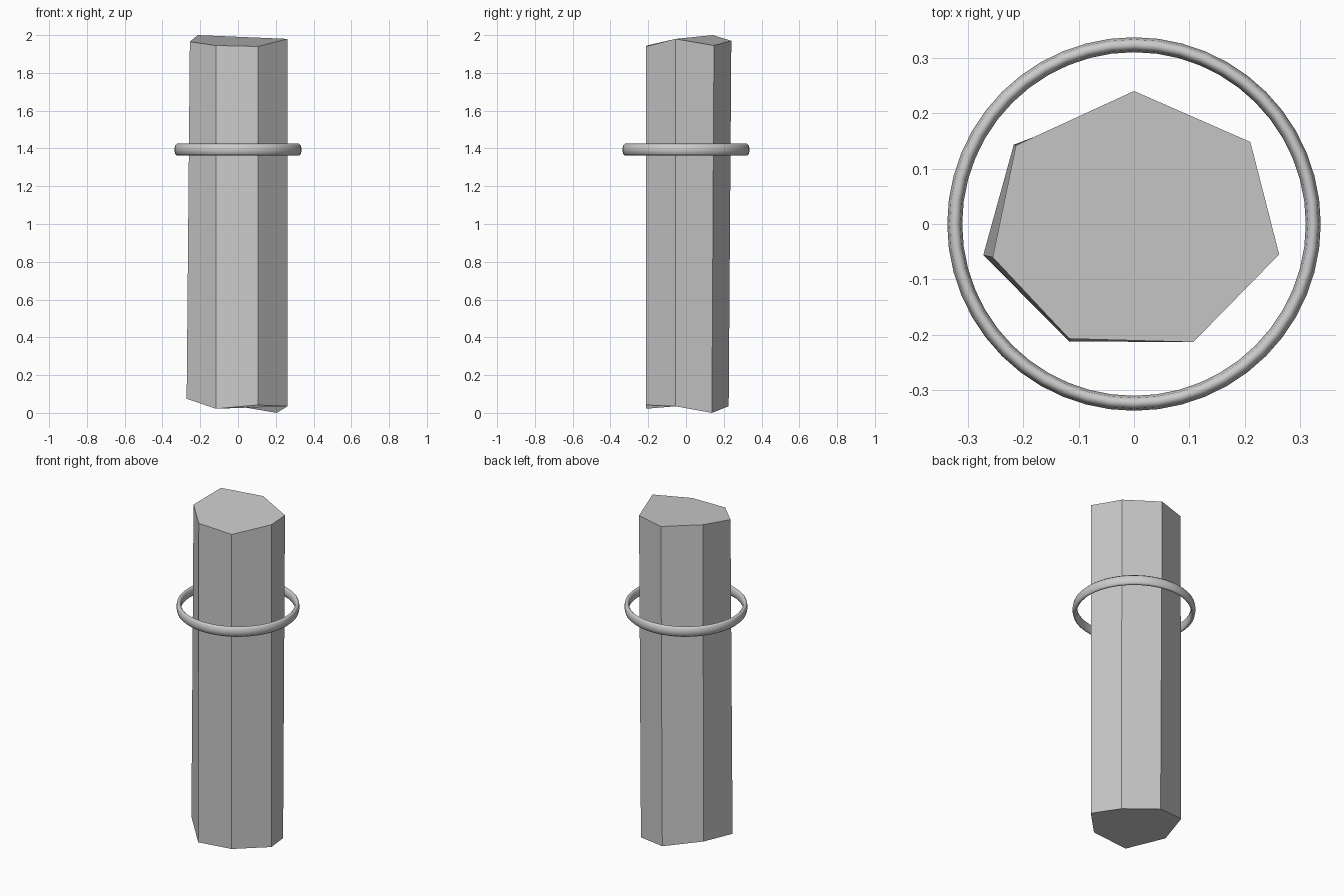
import bpy
import bmesh

cube = bpy.data.objects.get("Cube")
if cube:
    bpy.data.objects.remove(cube, do_unlink=True)

grey = bpy.data.materials.new("stone_grey")
grey.use_nodes = True
colour = (0.6, 0.6, 0.6, 1)
grey.diffuse_color = colour
grey.node_tree.nodes["Principled BSDF"].inputs["Base Color"].default_value = colour

# Rough seven-sided column: slightly uneven corners, listed anticlockwise
top = [(0.0, 0.24, 1.97), (-0.213, 0.142, 2.0), (-0.255, -0.06, 1.965),
       (-0.117, -0.207, 1.945), (0.107, -0.213, 1.94),
       (0.262, -0.055, 1.98), (0.21, 0.148, 1.945)]
bottom = [(0.0, 0.226, 0.035), (-0.217, 0.143, 0.09), (-0.272, -0.056, 0.075),
          (-0.117, -0.212, 0.022), (0.107, -0.213, 0.042),
          (0.262, -0.055, 0.035), (0.205, 0.137, 0.0)]

bm = bmesh.new()
upper = [bm.verts.new(p) for p in top]
lower = [bm.verts.new(p) for p in bottom]
bm.faces.new(upper)
bm.faces.new(lower[::-1])
for i in range(len(upper)):
    j = (i + 1) % len(upper)
    bm.faces.new((lower[i], lower[j], upper[j], upper[i]))
bmesh.ops.recalc_face_normals(bm, faces=bm.faces)
mesh = bpy.data.meshes.new("column")
bm.to_mesh(mesh)
bm.free()
column = bpy.data.objects.new("column", mesh)
bpy.context.collection.objects.link(column)
mesh.materials.append(grey)

# Floating ring, taller than it is thick
bpy.ops.mesh.primitive_torus_add(major_segments=48, minor_segments=8,
                                 major_radius=0.3235, minor_radius=0.0135,
                                 location=(0, 0, 1.394))
ring = bpy.context.object
ring.name = "ring"
ring.scale.z = 2.3
bpy.ops.object.transform_apply(location=False, rotation=False, scale=True)
bpy.ops.object.shade_smooth()
ring.data.materials.append(grey)
